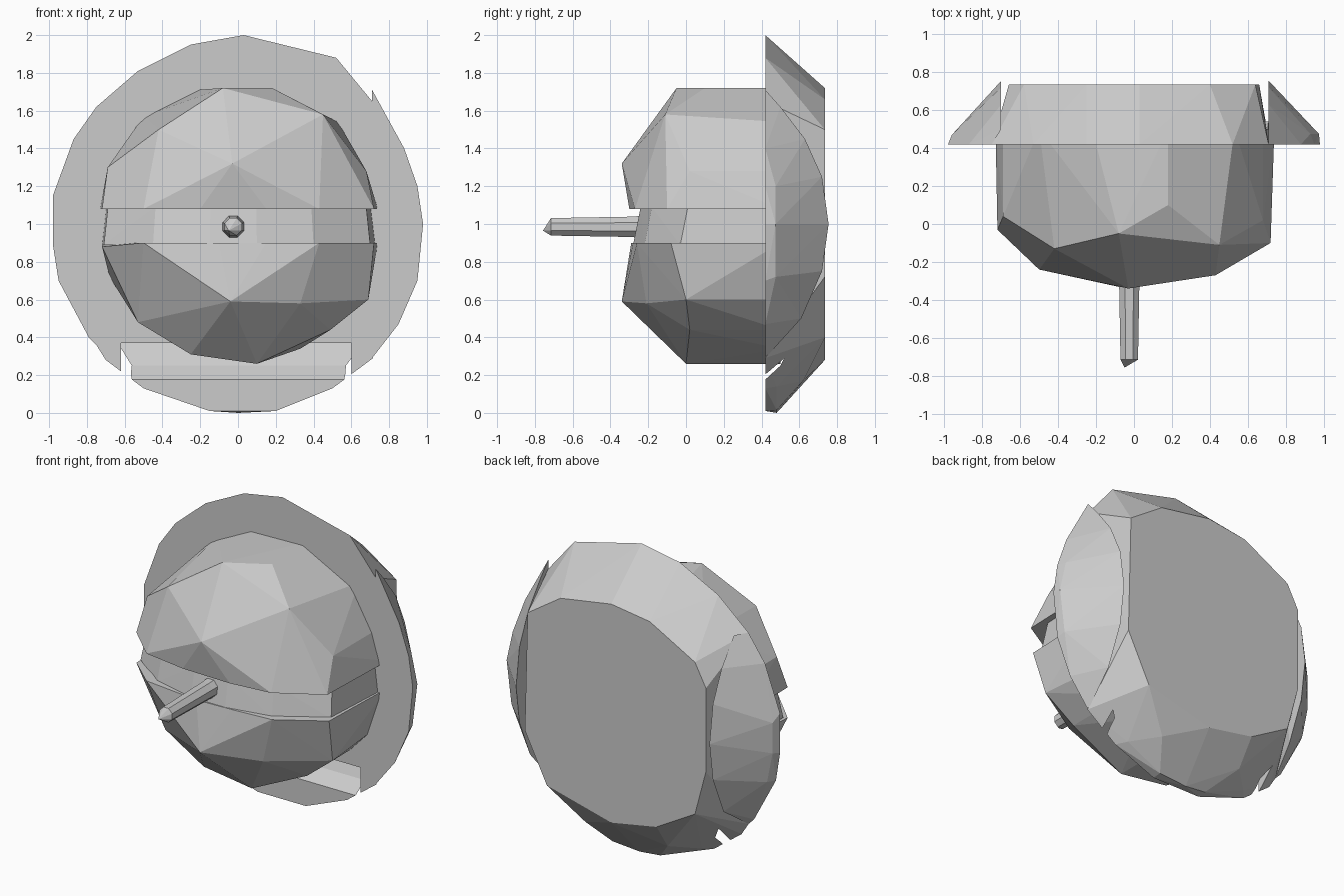
import bpy, bmesh
from math import cos, sin, tau


def hull(name, points):
    """Flat-faceted convex solid around a set of points."""
    bm = bmesh.new()
    for p in points:
        bm.verts.new(p)
    res = bmesh.ops.convex_hull(bm, input=bm.verts)
    loose = [g for g in set(res["geom_interior"] + res["geom_unused"])
             if isinstance(g, bmesh.types.BMVert)]
    if loose:
        bmesh.ops.delete(bm, geom=loose, context='VERTS')
    bmesh.ops.recalc_face_normals(bm, faces=bm.faces)
    me = bpy.data.meshes.new(name)
    bm.to_mesh(me)
    bm.free()
    ob = bpy.data.objects.new(name, me)
    bpy.context.collection.objects.link(ob)
    return ob


def at_y(y, outline):
    return [(x, y, z) for x, z in outline]


def ring(y, r, x=-0.025, z=0.985, n=8):
    return [(x + r * cos(tau * (i + .5) / n), y, z + r * sin(tau * (i + .5) / n))
            for i in range(n)]


# Upper half of the domed body
upper = [(-.73, 1.08), (-.69, 1.30), (-.5, 1.57), (-.22, 1.71), (.18, 1.72),
         (.53, 1.54), (.68, 1.28), (.74, 1.08)]
hull("upper_dome", at_y(.5, upper) + [
    (-.72, -.03, 1.08), (-.69, .04, 1.30), (-.5, -.24, 1.08), (-.03, -.34, 1.32),
    (-.2, -.29, 1.08), (.15, -.30, 1.08), (.43, -.27, 1.08), (.72, -.1, 1.08),
    (-.42, -.13, 1.50), (-.08, -.05, 1.72), (.45, -.11, 1.58), (.18, .1, 1.72),
    (.68, .02, 1.28)])

# Lower half of the domed body
lower = [(-.72, .9), (-.68, .72), (-.53, .48), (-.25, .31), (.1, .26), (.33, .34),
         (.49, .44), (.64, .6), (.74, .9)]
hull("lower_dome", at_y(.5, lower) + [
    (-.72, -.03, .88), (-.5, -.24, .9), (-.04, -.34, .59), (-.1, -.29, .9),
    (.15, -.28, .9), (.43, -.26, .9), (.72, -.08, .9), (-.53, 0, .48),
    (-.25, 0, .31), (.1, 0, .26), (.33, -.21, .58), (.49, .02, .44), (.69, 0, .6)])

# Recessed belt between the halves
belt = [(-.72, .5), (-.71, 0), (-.45, -.2), (-.15, -.28), (.1, -.28), (.4, -.22),
        (.7, -.03), (.73, .5)]
hull("belt", [(x, y, .89) for x, y in belt] +
     [(x * .97, y + .04, 1.09) for x, y in belt])

# Hub and spike on the front
hull("hub", ring(-.34, .055) + ring(-.2, .065))
hull("spike", ring(-.3, .058) + ring(-.715, .05) + [(-.05, -.757, .965)])

# Central part of the rear flange
front = [(.03, 2), (.52, 1.88), (.71, 1.65), (.715, .29), (.5, .13), (.2, .01),
         (-.15, .01), (-.5, .13), (-.7, .28), (-.75, .36), (-.75, 1.62),
         (-.53, 1.81), (-.25, 1.95)]
back = [(.03, 1.72), (.4, 1.66), (.64, 1.5), (.66, .72), (.5, .4), (.03, .28),
        (-.3, .34), (-.58, .5), (-.66, .8), (-.66, 1.35), (-.58, 1.5), (-.25, 1.68)]
lip = [(.0, .0), (.2, .015), (-.15, .015), (.45, .14), (-.45, .14)]
flange = hull("flange_centre", at_y(.42, front) + at_y(.735, back) + at_y(.48, lip)
              + at_y(.62, [(.3, .17), (-.3, .17)]))

# Shallow slanted pocket under the body
profile = [(.38, .14), (.42, .2), (.5, .25), (.56, .37), (.38, .37)]
cutter = hull("pocket_cutter", [(x, y, z) for x in (-.62, .6) for y, z in profile])
cutter.hide_render = True
cutter.hide_set(True)
mod = flange.modifiers.new("pocket", 'BOOLEAN')
mod.operation = 'DIFFERENCE'
mod.solver = 'EXACT'
mod.object = cutter

# Side segments of the flange, each a slice of the tapering rim
right = [(.71, 1.71), (.88, 1.4), (.95, 1.2), (.98, 1), (.95, .7), (.85, .47), (.71, .29)]
left = [(-.75, 1.62), (-.87, 1.45), (-.98, 1.15), (-.98, .89), (-.95, .7), (-.79, .4),
        (-.75, .36)]
slope = [(.5, 1.62), (.63, 1.45), (.72, 1.25), (.755, 1), (.72, .75), (.61, .5)]
hull("flange_right", at_y(.42, right) + [(.71, y, z) for y, z in slope]
     + at_y(.475, [(.975, 1), (.94, .72), (.93, 1.2)]))
hull("flange_left", at_y(.42, left) + [(-.7, y, z) for y, z in slope]
     + at_y(.47, [(-.96, 1.1), (-.96, .9), (-.92, .7)]))
